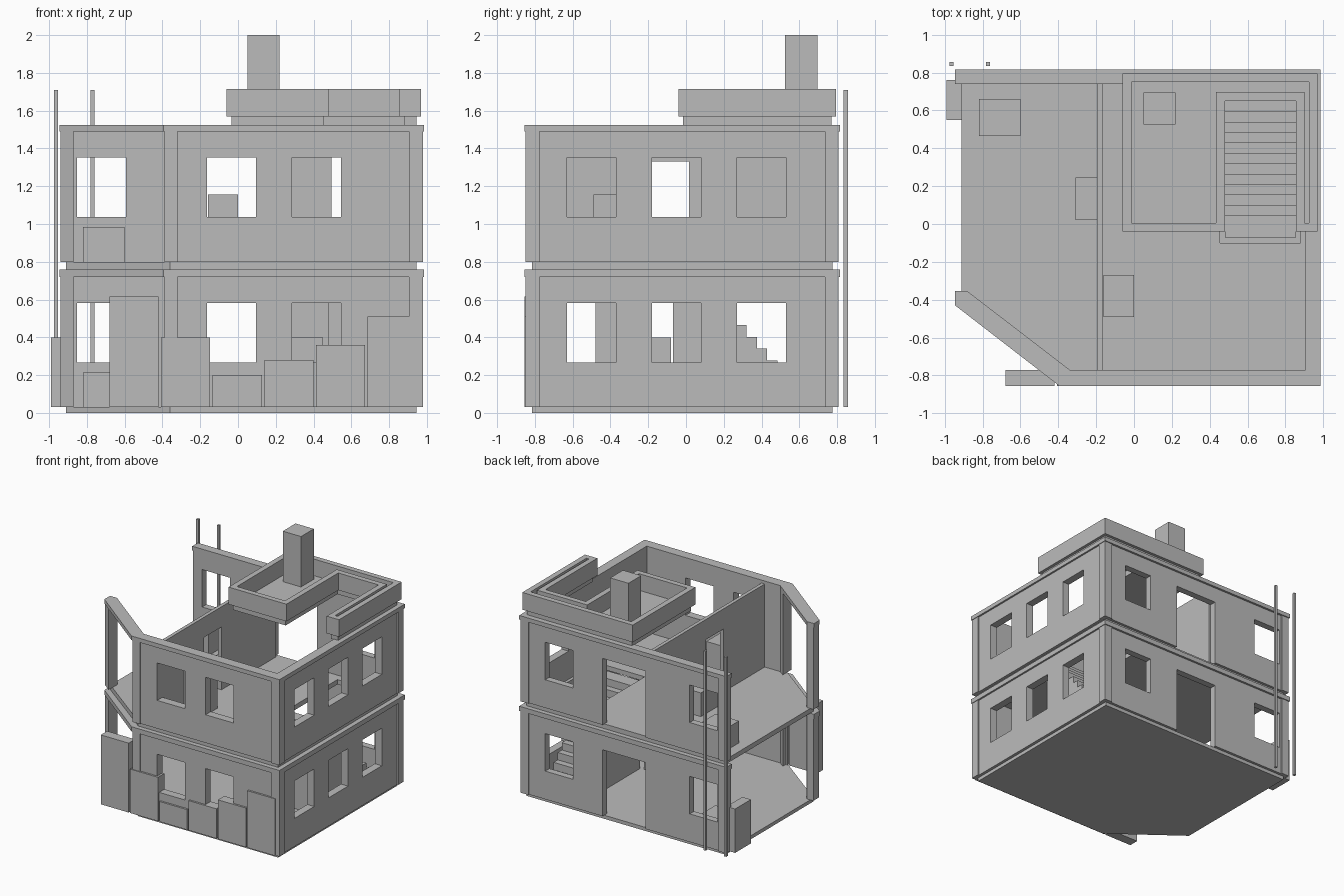
import bpy, bmesh
from mathutils import Matrix, Vector

if "Cube" in bpy.data.objects:
    bpy.data.objects.remove(bpy.data.objects["Cube"])

grey = bpy.data.materials.new("concrete_grey")
grey.diffuse_color = (0.5, 0.5, 0.5, 1)
grey.use_nodes = True
grey.node_tree.nodes["Principled BSDF"].inputs["Base Color"].default_value = grey.diffuse_color


def prism(name, loops, lo, hi, axis="z"):
    """Extrude an outline with holes along an axis (2D points are the other two axes)."""
    place = {"z": lambda a, b, c: (a, b, c),
             "y": lambda a, b, c: (a, c, b),
             "x": lambda a, b, c: (c, a, b)}[axis]
    bm = bmesh.new()
    for loop in loops:
        vs = [bm.verts.new(place(a, b, lo)) for a, b in loop]
        for i, v in enumerate(vs):
            bm.edges.new((v, vs[i - 1]))
    d = Vector(place(0, 0, 1))
    bmesh.ops.triangle_fill(bm, edges=bm.edges[:], use_beauty=True, normal=d)
    r = bmesh.ops.extrude_face_region(bm, geom=bm.faces[:])
    moved = [g for g in r["geom"] if isinstance(g, bmesh.types.BMVert)]
    bmesh.ops.translate(bm, verts=moved, vec=d * (hi - lo))
    bmesh.ops.recalc_face_normals(bm, faces=bm.faces[:])
    me = bpy.data.meshes.new(name)
    bm.to_mesh(me)
    bm.free()
    me.materials.append(grey)
    ob = bpy.data.objects.new(name, me)
    bpy.context.collection.objects.link(ob)
    return ob


def rect(a0, a1, b0, b1):
    return [(a0, b0), (a1, b0), (a1, b1), (a0, b1)]


def box(name, x0, x1, y0, y1, z0, z1):
    return prism(name, [rect(x0, x1, y0, y1)], z0, z1)


def door_outline(a0, a1, z0, z1, d0, d1, dz):
    return [(a0, z0), (d0, z0), (d0, dz), (d1, dz), (d1, z0), (a1, z0), (a1, z1), (a0, z1)]


# Floor slabs, the upper one with a stairwell
floor = [(-0.91, 0.775), (0.945, 0.775), (0.945, -0.815), (-0.36, -0.815), (-0.91, -0.40)]
prism("ground_slab", [floor], 0, 0.03)
prism("upper_floor", [floor, rect(0.455, 0.88, -0.10, 0.675)], 0.76, 0.80)

# Cornice ring outline, open on the left side
ring = [(-0.945, 0.815), (0.985, 0.815), (0.985, -0.855), (-0.395, -0.855), (-0.945, -0.43),
        (-0.945, -0.355), (-0.88, -0.355), (-0.34, -0.77), (0.905, -0.77), (0.905, 0.74),
        (-0.945, 0.74)]

# Two storeys of walls with recessed panels between corner pillars
for label, z in (("lower", 0.03), ("upper", 0.80)):
    w0, w1 = z + 0.237, z + 0.553      # window sill and head
    top, end = z + 0.69, z + 0.73

    def windows(*starts):
        return [rect(s, s + 0.26, w0, w1) for s in starts]

    prism(label + "_front_wall", [rect(-0.32, 0.91, z, top)] + windows(-0.165, 0.285),
          -0.84, -0.77, "y")
    prism(label + "_right_wall", [rect(-0.78, 0.735, z, top)] + windows(-0.63, -0.18, 0.27),
          0.905, 0.97, "x")
    prism(label + "_back_wall",
          [door_outline(-0.87, 0.91, z, top, -0.18, 0.22, z + 0.56)] + windows(-0.853, 0.495),
          0.74, 0.797, "y")
    box(label + "_pillar_front_right", 0.905, 0.98, -0.85, -0.775, z, top)
    box(label + "_pillar_back_right", 0.905, 0.98, 0.735, 0.807, z, top)
    box(label + "_pillar_back_left", -0.94, -0.87, 0.74, 0.807, z, top)
    prism(label + "_pillar_front", [[(-0.39, -0.85), (-0.32, -0.85), (-0.32, -0.77),
                                     (-0.34, -0.77), (-0.39, -0.732)]], z, top)
    prism(label + "_pillar_left", [[(-0.94, -0.427), (-0.87, -0.48), (-0.87, -0.363),
                                    (-0.88, -0.355), (-0.94, -0.355)]], z, top)
    prism(label + "_cornice", [ring], top, end - (0.0 if z < 0.5 else 0.005))

# Upper partition wall with a doorway
prism("partition_wall", [door_outline(-0.77, 0.74, 0.80, 1.50, -0.22, 0.015, 1.33)],
      -0.195, -0.165, "x")

# Solid staircase rising to the front
profile = [(-0.07, 0.03), (0.65, 0.03)]
for i in range(12):
    zt = 0.03 + 0.062 * (i + 1)
    profile += [(0.65 - 0.055 * i, zt), (0.65 - 0.055 * (i + 1), zt)]
profile[-1] = (-0.07, profile[-1][1])
prism("staircase", [profile], 0.48, 0.857, "x")


# U-shaped roof around the stairwell, with a parapet
def u_shape(d):
    x0, x1, y0, y1 = -0.06 + d, 0.97 - d, -0.04 + d, 0.795 - d
    h0, h1, hy = 0.48 - d, 0.855 + d, 0.65 + d
    return [(x0, y0), (h0, y0), (h0, hy), (h1, hy), (h1, y0), (x1, y0), (x1, y1), (x0, y1)]


prism("roof_slab", [u_shape(0.025)], 1.52, 1.575)
prism("roof_parapet", [u_shape(0), u_shape(0.046)], 1.57, 1.715)
box("chimney", 0.05, 0.22, 0.525, 0.695, 1.575, 2.0)

# Fence boards along the front, and one at the left
for i, h in enumerate((0.615, 0.40, 0.20, 0.28, 0.36, 0.51)):
    x = -0.68 + 0.273 * i
    box("fence_board_%d" % (i + 1), x, x + 0.26, -0.856, -0.772, 0.03, h)
box("fence_board_left", -0.99, -0.91, 0.55, 0.76, 0.03, 0.40)

# Thin poles behind the back left corner
for i, x in enumerate((-0.975, -0.782)):
    box("pole_%d" % (i + 1), x, x + 0.021, 0.835, 0.857, 0.03, 1.71)

# Crates left in the rooms
box("crate_upper_left", -0.82, -0.60, 0.465, 0.66, 0.80, 0.985)
box("crate_lower_left", -0.82, -0.60, 0.465, 0.66, 0.03, 0.215)
box("crate_by_partition", -0.31, -0.195, 0.02, 0.245, 0.80, 1.0)
box("crate_upper_front", -0.16, 0.0, -0.49, -0.27, 0.80, 1.155)
box("crate_lower_stairs", 0.285, 0.45, -0.18, -0.08, 0.03, 0.40)
